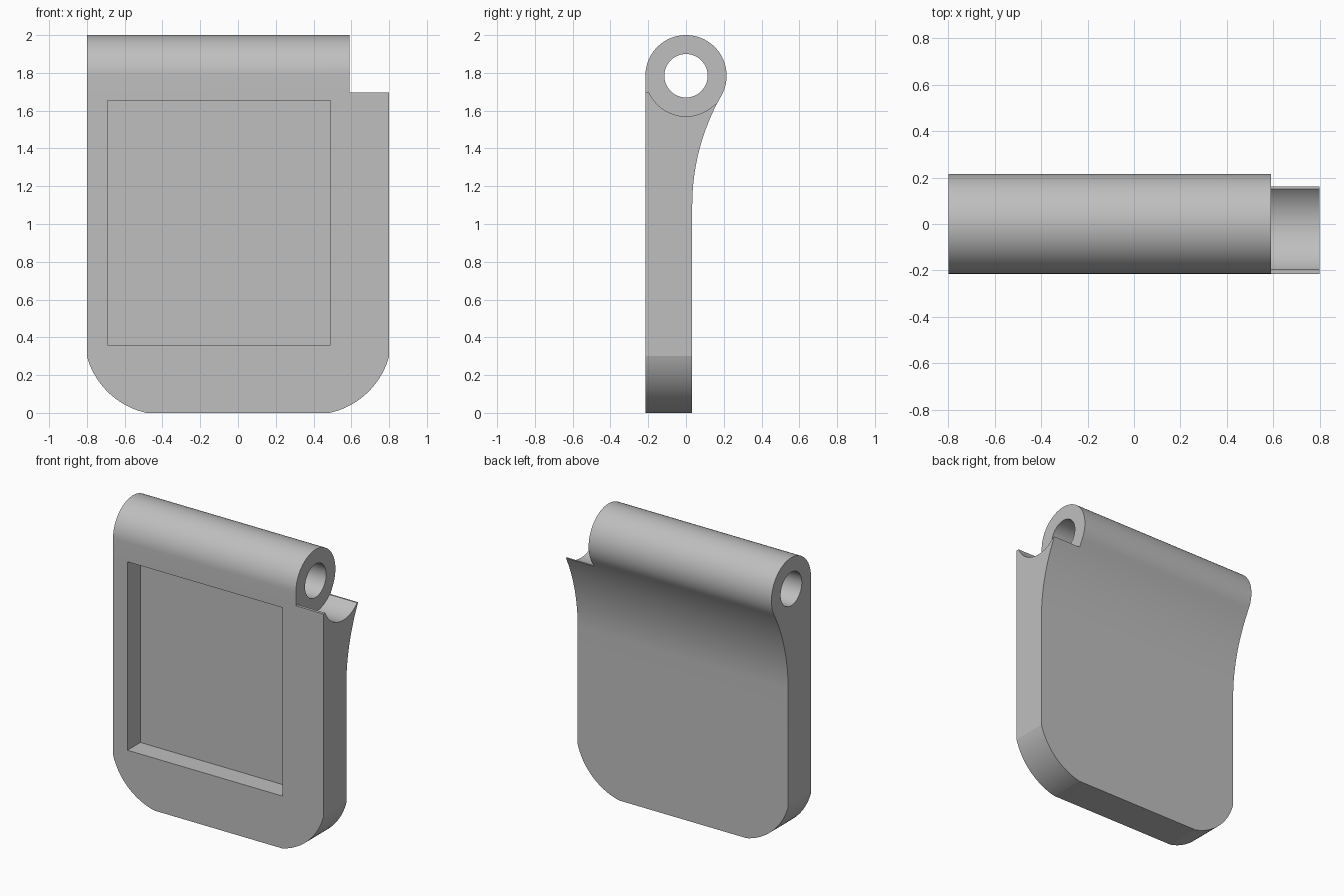
import bpy, bmesh, math
from mathutils import Vector

cube = bpy.data.objects.get("Cube")
if cube:
    bpy.data.objects.remove(cube, do_unlink=True)

grey = bpy.data.materials.new("neutral_grey")
grey.use_nodes = True
grey.diffuse_color = (0.52, 0.52, 0.52, 1)
grey.node_tree.nodes["Principled BSDF"].inputs["Base Color"].default_value = grey.diffuse_color

# Main dimensions
half_w, front_y, back_y = 0.8, -0.215, 0.033
pin_z, barrel_r, hole_r, barrel_end = 1.785, 0.215, 0.115, 0.59


def arc(cx, cy, r, start, end, n):
    """Points on an arc, angles in radians."""
    angles = [start + (end - start) * i / n for i in range(n + 1)]
    return [(cx + r * math.cos(a), cy + r * math.sin(a)) for a in angles]


def prism(name, outline, axis, low, high):
    """Extrude a closed outline along x (outline in y, z) or y (outline in x, z)."""
    place = (lambda p: (low, *p)) if axis == "x" else (lambda p: (p[0], low, p[1]))
    bm = bmesh.new()
    face = bm.faces.new([bm.verts.new(place(p)) for p in outline])
    new = bmesh.ops.extrude_face_region(bm, geom=[face])["geom"]
    shift = Vector((high - low, 0, 0) if axis == "x" else (0, high - low, 0))
    bmesh.ops.translate(bm, vec=shift, verts=[v for v in new if isinstance(v, bmesh.types.BMVert)])
    bmesh.ops.recalc_face_normals(bm, faces=bm.faces)
    mesh = bpy.data.meshes.new(name)
    bm.to_mesh(mesh)
    bm.free()
    mesh.materials.append(grey)
    obj = bpy.data.objects.new(name, mesh)
    bpy.context.collection.objects.link(obj)
    return obj


def combine(target, cutter, operation):
    """Apply a boolean and discard the cutter."""
    cutter.hide_render = True
    mod = target.modifiers.new(cutter.name, "BOOLEAN")
    mod.operation, mod.solver, mod.object = operation, "EXACT", cutter
    bpy.context.view_layer.objects.active = target
    bpy.ops.object.modifier_apply(modifier=mod.name)
    bpy.data.objects.remove(cutter, do_unlink=True)


# Side profile: flat plate, concave back fillet tangent to the hinge barrel
fillet_z = 1.1
rise = pin_z - fillet_z
fillet_r = (back_y**2 + rise**2 - barrel_r**2) / (2 * (barrel_r - back_y))
fillet_y = back_y + fillet_r
slope = math.atan2(rise, fillet_y)
profile = [(front_y, 0), (back_y, 0)]
profile += arc(fillet_y, fillet_z, fillet_r, math.pi, math.pi - slope, 20)
profile += arc(0, pin_z, barrel_r, -slope, math.pi, 48)[1:]
plate = prism("hinged_plate", profile, "x", -half_w, half_w)

# Rounded lower corners
corner_w, corner_h, corner_r = 0.315, 0.3, 0.42
chord = math.hypot(corner_w, corner_h)
half_sweep = math.asin(chord / (2 * corner_r))
inward = Vector((-corner_h, corner_w)) / chord
start = Vector((half_w - corner_w, 0))
centre = start + Vector((corner_w, corner_h)) / 2 + inward * corner_r * math.cos(half_sweep)
middle = math.atan2(-inward.y, -inward.x)
right = arc(centre.x, centre.y, corner_r, middle - half_sweep, middle + half_sweep, 20)
right.append((half_w, 2.2))
outline = right + [(-x, z) for x, z in reversed(right)]
combine(plate, prism("corner_outline", outline, "y", -0.5, 0.5), "INTERSECT")

# Pin hole through the barrel
hole = arc(0, pin_z, hole_r, 0, math.tau, 48)[:-1]
combine(plate, prism("pin_hole", hole, "x", -1, 1), "DIFFERENCE")

# Open knuckle notch with a curved seat between two small flat lips
front_lip, back_lip = 1.695, 1.632
a = math.pi + math.asin((pin_z - front_lip) / barrel_r)
b = math.tau - math.asin((pin_z - back_lip) / barrel_r)
notch = [(-0.4, 2.2), (-0.4, front_lip)] + arc(0, pin_z, barrel_r, a, b, 28)
notch += [(0.4, back_lip), (0.4, 2.2)]
combine(plate, prism("knuckle_notch", notch, "x", barrel_end, 1), "DIFFERENCE")

# Rectangular recess in the front
recess = [(-0.69, 0.36), (0.49, 0.36), (0.49, 1.655), (-0.69, 1.655)]
combine(plate, prism("front_recess", recess, "y", -0.5, front_y + 0.14), "DIFFERENCE")

bpy.ops.object.select_all(action="DESELECT")
plate.select_set(True)
bpy.context.view_layer.objects.active = plate
bpy.ops.object.shade_smooth_by_angle(angle=math.radians(10))
